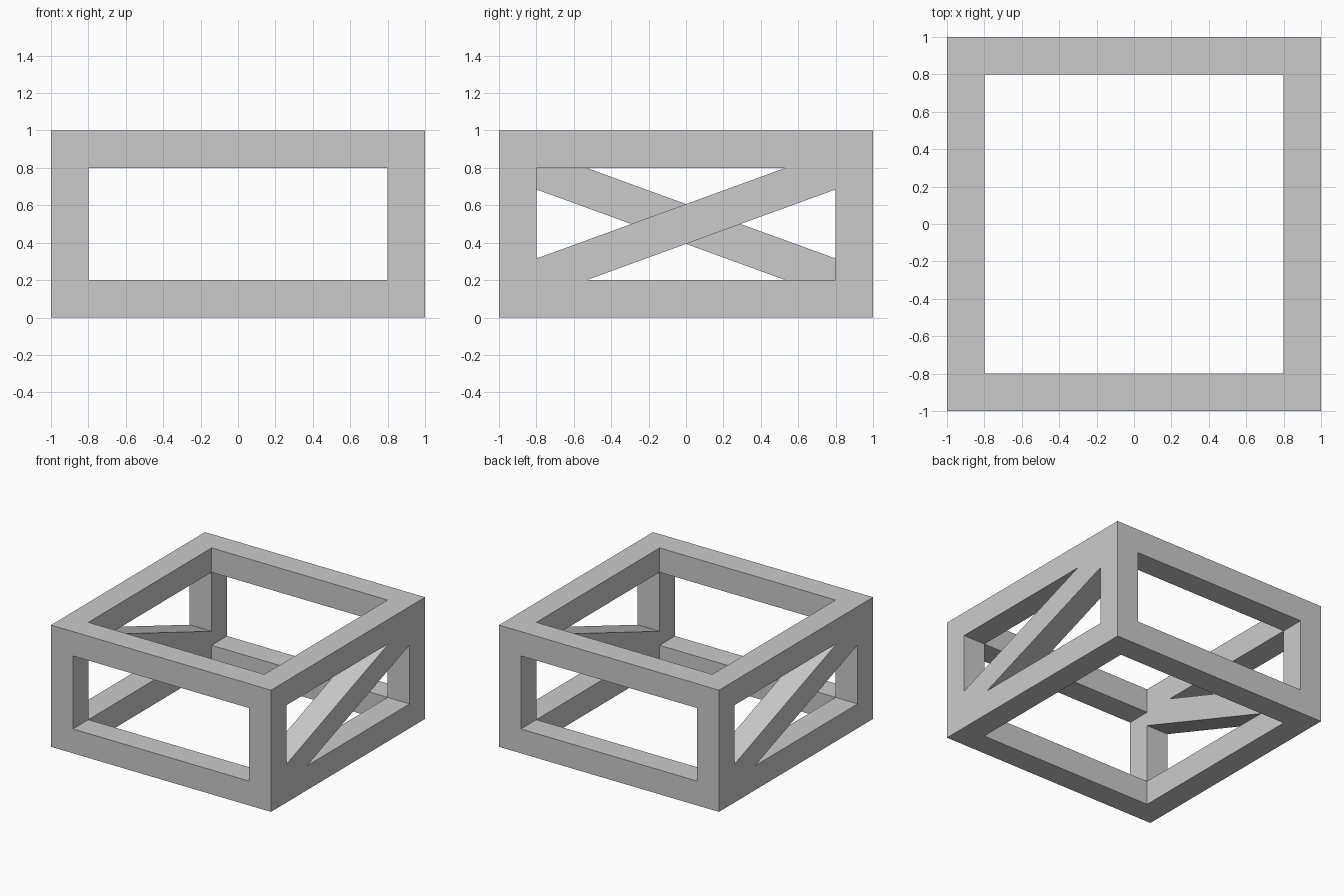
import bpy, bmesh, math
from mathutils import Matrix, Vector

if "Cube" in bpy.data.objects:
    bpy.data.objects.remove(bpy.data.objects["Cube"])

BAR = 0.2                      # square bar thickness
IN = 1 - BAR                   # half width of the openings
ANGLE = math.radians(20)       # brace slope
SLOPE = math.tan(ANGLE)
HALF = BAR / 2 / math.cos(ANGLE)


def prism(name, points, direction):
    """Closed prism: a polygon swept along a direction."""
    bm = bmesh.new()
    face = bm.faces.new([bm.verts.new(p) for p in points])
    swept = bmesh.ops.extrude_face_region(bm, geom=[face])["geom"]
    verts = [v for v in swept if isinstance(v, bmesh.types.BMVert)]
    bmesh.ops.translate(bm, verts=verts, vec=Vector(direction))
    bmesh.ops.recalc_face_normals(bm, faces=bm.faces)
    mesh = bpy.data.meshes.new(name)
    bm.to_mesh(mesh)
    bm.free()
    obj = bpy.data.objects.new(name, mesh)
    bpy.context.collection.objects.link(obj)
    return obj


def cut(target, cutter):
    cutter.hide_render = True
    mod = target.modifiers.new("cut", "BOOLEAN")
    mod.operation, mod.solver, mod.object = "DIFFERENCE", "EXACT", cutter
    bpy.context.view_layer.objects.active = target
    bpy.ops.object.modifier_apply(modifier=mod.name)
    bpy.data.objects.remove(cutter)


SQUARE = [(-1, -1), (1, -1), (1, 1), (-1, 1)]

# Solid block that becomes the braced frame
frame = prism("braced_frame", [(x, y, 0) for x, y in SQUARE], (0, 0, 1))

# Vertical well and front-to-back opening
cut(frame, prism("well", [(x * IN, y * IN, -0.1) for x, y in SQUARE], (0, 0, 1.2)))
cut(frame, prism("window", [(x * IN, -1.1, 0.5 + z * 0.3) for x, z in SQUARE], (0, 2.2, 0)))

# Triangular side openings leave one diagonal brace per side
tip = (0.3 - HALF) / SLOPE
triangle = [(-IN, HALF - IN * SLOPE), (tip, 0.3), (-IN, 0.3)]
for side in (1, -1):           # opposite sides are half-turn copies
    for flip in (1, -1):       # openings above and below the brace
        pts = [(0, side * flip * y, 0.5 + flip * z) for y, z in triangle]
        cut(frame, prism("side_opening", pts, (side * 1.1, 0, 0)))
